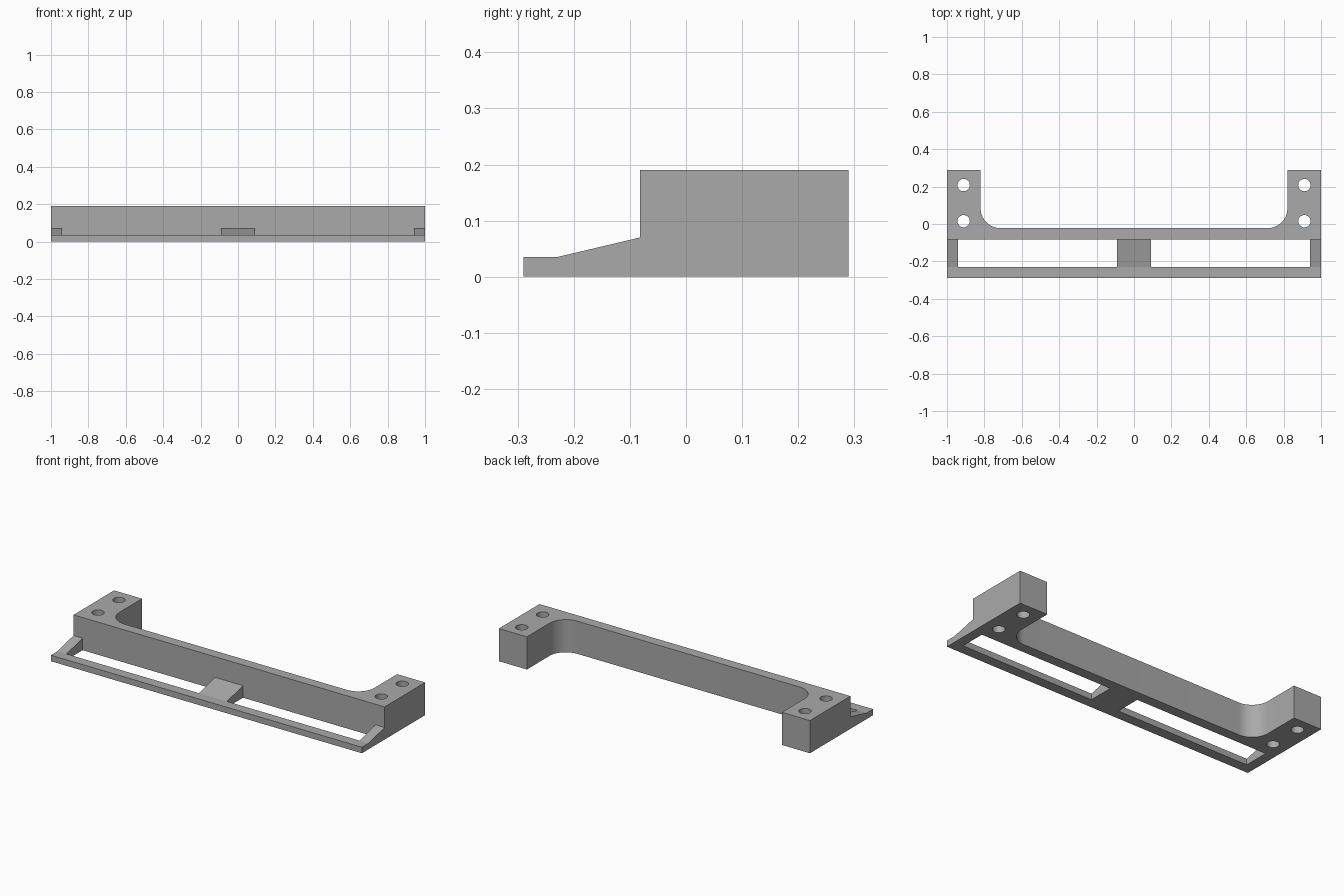
import bpy
import bmesh
from math import sin, cos, pi, radians
from mathutils import Vector

if "Cube" in bpy.data.objects:
    bpy.data.objects.remove(bpy.data.objects["Cube"], do_unlink=True)

grey = bpy.data.materials.new("plain grey")
grey.use_nodes = True
colour = (0.4, 0.4, 0.4, 1)
grey.diffuse_color = colour
grey.node_tree.nodes["Principled BSDF"].inputs["Base Color"].default_value = colour


def prism(name, points, sweep):
    """Extrude a closed outline along the sweep vector."""
    bm = bmesh.new()
    face = bm.faces.new([bm.verts.new(p) for p in points])
    grown = bmesh.ops.extrude_face_region(bm, geom=[face])["geom"]
    verts = [v for v in grown if isinstance(v, bmesh.types.BMVert)]
    bmesh.ops.translate(bm, verts=verts, vec=Vector(sweep))
    bmesh.ops.recalc_face_normals(bm, faces=bm.faces)
    mesh = bpy.data.meshes.new(name)
    bm.to_mesh(mesh)
    bm.free()
    mesh.materials.append(grey)
    obj = bpy.data.objects.new(name, mesh)
    bpy.context.collection.objects.link(obj)
    return obj


def arc(cx, cy, r, start, end, steps):
    angles = [start + (end - start) * i / steps for i in range(steps + 1)]
    return [(cx + r * cos(a), cy + r * sin(a)) for a in angles]


def cut(obj, cutters):
    """Subtract each cutter, then discard it."""
    bpy.context.view_layer.objects.active = obj
    for cutter in cutters:
        cutter.hide_render = True
        mod = obj.modifiers.new("cut", "BOOLEAN")
        mod.operation = "DIFFERENCE"
        mod.solver = "EXACT"
        mod.object = cutter
        bpy.ops.object.modifier_apply(modifier=mod.name)
        bpy.data.objects.remove(cutter, do_unlink=True)


FRONT, WALL, BACK = -0.29, -0.082, 0.29
HEIGHT, FILLET = 0.19, 0.105
INNER_X, INNER_Y = 0.82, -0.022

# U-shaped body with rounded inner corners
half = [(1, WALL), (1, BACK), (INNER_X, BACK)]
half += arc(INNER_X - FILLET, INNER_Y + FILLET, FILLET, 0, -pi / 2, 16)
outline = half + [(-x, y) for x, y in reversed(half)]
body = prism("mounting_body", [(x, y, 0) for x, y in outline], (0, 0, HEIGHT))

# Vertical screw holes, two in each arm
holes = []
for side in (-1, 1):
    for y in (0.015, 0.208):
        ring = arc(side * 0.911, y, 0.033, 0, 2 * pi, 32)[:-1]
        holes.append(prism("hole_cutter", [(x, y, -0.1) for x, y in ring], (0, 0, 0.5)))
cut(body, holes)

# Sloping front lip, opened by two windows that leave three ramps
side_profile = [(FRONT, 0), (WALL, 0), (WALL, 0.07), (-0.23, 0.035), (FRONT, 0.035)]
lip = prism("front_lip", [(-1, y, z) for y, z in side_profile], (2, 0, 0))
windows = []
for side in (-1, 1):
    corners = [(0.09, -0.23), (0.942, -0.23), (0.942, 0), (0.09, 0)]
    windows.append(prism("window_cutter", [(side * x, y, -0.1) for x, y in corners], (0, 0, 0.5)))
cut(lip, windows)

# Smooth the round walls, keep the edges crisp
for obj in (body, lip):
    bpy.ops.object.select_all(action="DESELECT")
    obj.select_set(True)
    bpy.context.view_layer.objects.active = obj
    bpy.ops.object.shade_smooth_by_angle(angle=radians(12 if obj is lip else 30))
